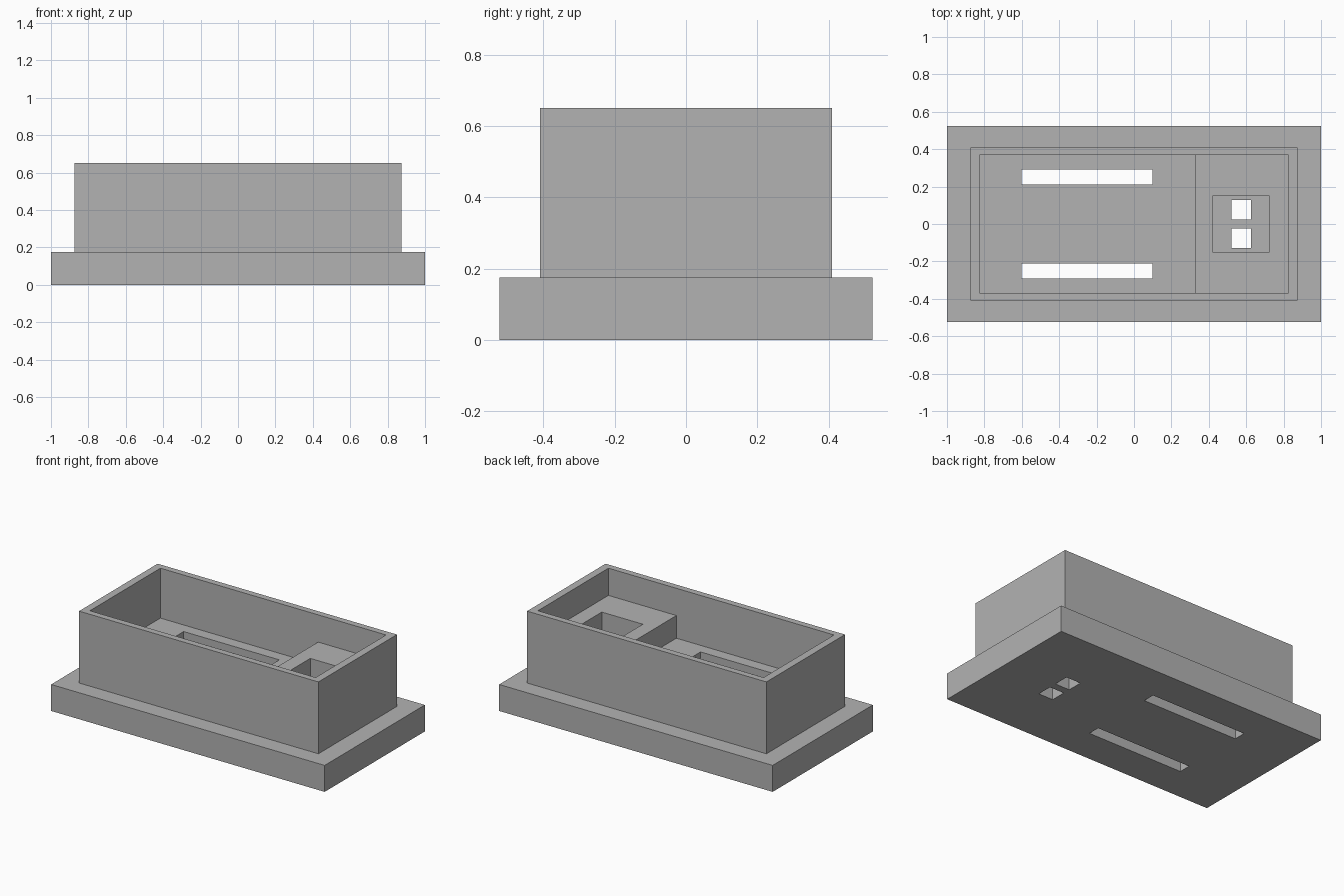
import bpy
from mathutils import Vector

if "Cube" in bpy.data.objects:
    bpy.data.objects.remove(bpy.data.objects["Cube"], do_unlink=True)

grey = bpy.data.materials.new("plain grey")
grey.use_nodes = True
grey.diffuse_color = (0.45, 0.45, 0.45, 1)
grey.node_tree.nodes["Principled BSDF"].inputs["Base Color"].default_value = grey.diffuse_color


def box(name, low, high):
    """Box between two opposite corners."""
    low, high = Vector(low), Vector(high)
    bpy.ops.mesh.primitive_cube_add(size=1)
    ob = bpy.context.object
    ob.name = name
    for v in ob.data.vertices:
        v.co = [l + (c + 0.5) * (h - l) for l, c, h in zip(low, v.co, high)]
    ob.data.materials.append(grey)
    return ob


def combine(target, tool, operation):
    """Apply a boolean and remove the helper."""
    mod = target.modifiers.new("shape", 'BOOLEAN')
    mod.operation, mod.solver, mod.object = operation, 'EXACT', tool
    bpy.context.view_layer.objects.active = target
    bpy.ops.object.modifier_apply(modifier=mod.name)
    bpy.data.objects.remove(tool, do_unlink=True)


# Wide base with an upright open case
FLOOR, STEP, TOP = 0.32, 0.47, 0.65
case = box("open_case", (-1, -0.523, 0), (1, 0.523, 0.175))
combine(case, box("case_walls", (-0.875, -0.41, 0.1), (0.875, 0.41, TOP)), 'UNION')
combine(case, box("cavity", (-0.825, -0.368, FLOOR), (0.825, 0.368, 1)), 'DIFFERENCE')

# Raised platform at the right end, with a square pocket
combine(case, box("platform", (0.328, -0.39, 0.25), (0.85, 0.39, STEP)), 'UNION')
combine(case, box("pocket", (0.422, -0.152, FLOOR), (0.722, 0.152, 1)), 'DIFFERENCE')

# Through openings: two long slots and two small square holes
for side in (-1, 1):
    y = side * 0.252
    combine(case, box("slot", (-0.602, y - 0.04, -1), (0.098, y + 0.04, 1)), 'DIFFERENCE')
    y = side * 0.076
    combine(case, box("hole", (0.52, y - 0.051, -1), (0.626, y + 0.051, 1)), 'DIFFERENCE')
